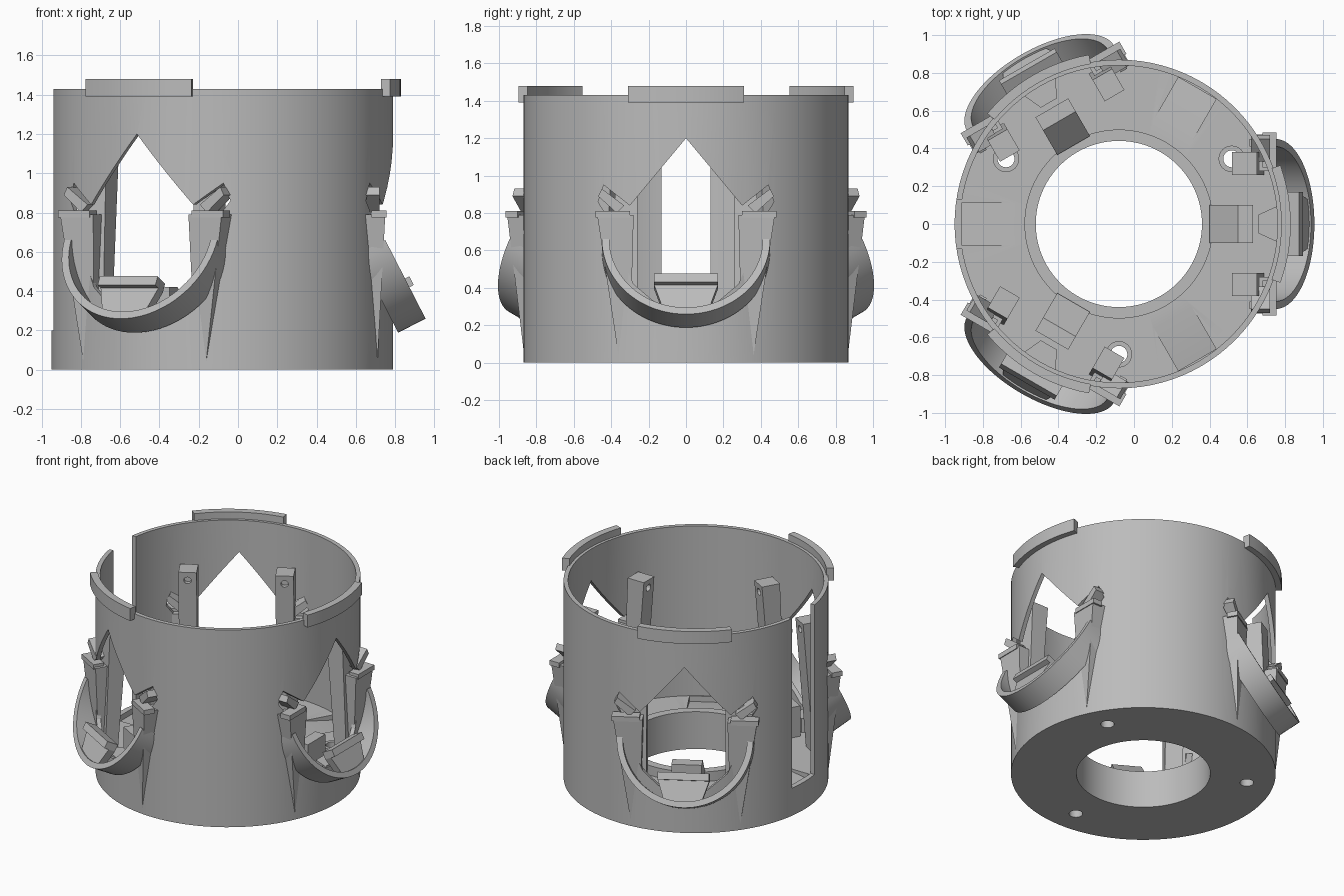
import bpy, bmesh
from math import sin, cos, pi, radians
from mathutils import Matrix, Vector

if "Cube" in bpy.data.objects:
    bpy.data.objects.remove(bpy.data.objects["Cube"])

grey = bpy.data.materials.new("plain grey")
grey.use_nodes = True
grey.diffuse_color = (0.5, 0.5, 0.5, 1)
grey.node_tree.nodes["Principled BSDF"].inputs["Base Color"].default_value = (0.5, 0.5, 0.5, 1)

AXIS = Matrix.Translation((-0.08, 0, 0))      # cylinder axis
WALL, INNER, FLOOR = 0.87, 0.84, 0.2


def turn(deg):
    return AXIS @ Matrix.Rotation(radians(deg), 4, 'Z')


def finish(name, bm, matrix):
    bmesh.ops.transform(bm, matrix=matrix, verts=bm.verts)
    bmesh.ops.recalc_face_normals(bm, faces=bm.faces)
    mesh = bpy.data.meshes.new(name)
    bm.to_mesh(mesh)
    bm.free()
    mesh.materials.append(grey)
    ob = bpy.data.objects.new(name, mesh)
    bpy.context.collection.objects.link(ob)
    return ob


def prism(name, outline, low, high, matrix):
    """Extrude a flat outline along local z."""
    bm = bmesh.new()
    face = bm.faces.new([bm.verts.new((x, y, low)) for x, y in outline])
    top = bmesh.ops.extrude_face_region(bm, geom=[face])["geom"]
    moved = [v for v in top if isinstance(v, bmesh.types.BMVert)]
    bmesh.ops.translate(bm, verts=moved, vec=(0, 0, high - low))
    return finish(name, bm, matrix)


def hull(name, points, matrix):
    bm = bmesh.new()
    for p in points:
        bm.verts.new(p)
    bmesh.ops.convex_hull(bm, input=bm.verts)
    bmesh.ops.dissolve_limit(bm, angle_limit=0.01, verts=bm.verts, edges=bm.edges)
    return finish(name, bm, matrix)


def block(name, r, y, z, matrix):
    return hull(name, [(a, b, c) for a in r for b in y for c in z], matrix)


def arc(radius, start, end, steps):
    return [(radius * cos(radians(start + (end - start) * i / steps)),
             radius * sin(radians(start + (end - start) * i / steps))) for i in range(steps + 1)]


def select(ob):
    bpy.ops.object.select_all(action='DESELECT')
    ob.select_set(True)
    bpy.context.view_layer.objects.active = ob


def smooth(ob):
    select(ob)
    bpy.ops.object.shade_smooth_by_angle(angle=radians(25))


def cut(target, cutter):
    mod = target.modifiers.new("cut", 'BOOLEAN')
    mod.operation, mod.solver, mod.object = 'DIFFERENCE', 'EXACT', cutter
    select(target)
    bpy.ops.object.modifier_apply(modifier=mod.name)
    bpy.data.objects.remove(cutter)


# Shell: thin wall, thick floor and raised collar around the central hole
profile = [(0.44, 0), (WALL, 0), (WALL, 1.43), (INNER, 1.43),
           (INNER, FLOOR), (0.5, FLOOR), (0.5, 0.27), (0.44, 0.27)]
bm = bmesh.new()
ring = [bm.verts.new((r, 0, z)) for r, z in profile]
edges = [bm.edges.new((ring[i], ring[i - 1])) for i in range(len(ring))]
bmesh.ops.spin(bm, geom=ring + edges, cent=(0, 0, 0), axis=(0, 0, 1), angle=2 * pi, steps=96)
bmesh.ops.remove_doubles(bm, verts=bm.verts, dist=0.0001)
shell = finish("cup_shell", bm, AXIS)

# Openings: pointed windows, screw holes, sloped floor pockets, one open slot
half = [(0.3, 0.84), (0.44, 0.95), (0.47, 0.86), (0.42, 0.78), (0.36, 0.6), (0.28, 0.42), (0.15, 0.31)]
window = [(0, 1.2)] + half + [(0, 0.28)] + [(-y, z) for y, z in reversed(half)]
sideways = Matrix(((0, 0, 1, 0), (1, 0, 0, 0), (0, 1, 0, 0), (0, 0, 0, 1)))
for angle in (0, 120, 240):
    cut(shell, prism("window_cutter", window, 0.55, 1.1, turn(angle) @ sideways))
    spot = turn(angle + 30) @ Matrix.Translation((0.69, 0, 0))
    cut(shell, prism("hole_cutter", arc(0.045, 0, 345, 23), -0.1, 0.5, spot))
    pocket = [(r, y, z) for y in (-0.115, 0.115)
              for r, z in ((0.57, FLOOR), (0.57, 0.3), (0.83, 0.3), (0.83, 0.16))]
    cut(shell, hull("pocket_cutter", pocket, turn(angle + 60)))
cut(shell, block("slot_cutter", (0.78, 1), (-0.13, 0.13), (FLOOR, 1.6), turn(180)))
smooth(shell)

# Tilted frame for the strap that hangs outside each window
out, up = Vector((0.89, 0, 0.456)), Vector((-0.456, 0, 0.89))
tilt = Matrix.Translation((0.83, 0, 0.66)) @ Matrix(
    ((0, up.x, out.x, 0), (1, 0, 0, 0), (0, up.z, out.z, 0), (0, 0, 0, 1)))

for n, angle in enumerate((0, 120, 240), 1):
    here = turn(angle)
    # Rim tab above the window
    tab = arc(0.91, -20, 20, 12) + arc(0.86, 20, -20, 12)
    smooth(prism(f"rim_tab_{n}", tab, 1.39, 1.48, here))
    # Half-ring strap with its plate and bracket
    strap = arc(0.45, 180, 360, 40) + arc(0.41, 360, 180, 40)
    smooth(prism(f"strap_{n}", strap, -0.157, 0, here @ tilt))
    prism(f"strap_plate_{n}", [(-0.17, -0.27), (0.17, -0.27), (0.17, -0.22), (-0.17, -0.22)],
          -0.06, 0.025, here @ tilt)
    prism(f"strap_bracket_{n}", [(-0.12, -0.42), (0.12, -0.42), (0.17, -0.27), (-0.17, -0.27)],
          -0.06, -0.01, here @ tilt)
    # Plug behind the strap and ramp beside the collar
    prism(f"wall_plug_{n}", [(0.74, -0.05), (0.85, -0.1), (0.85, 0.1), (0.74, 0.05)], FLOOR, 0.3, here)
    ramp = [(r, y, z) for y in (-0.1, 0.1)
            for r, z in ((0.48, FLOOR), (0.48, 0.28), (0.63, 0.42), (0.71, 0.42), (0.71, FLOOR))]
    hull(f"floor_ramp_{n}", ramp, here)
    # Screw collar on the floor
    collar = prism(f"screw_collar_{n}", arc(0.07, 0, 345, 23), FLOOR - 0.01, FLOOR + 0.02,
                   turn(angle + 30) @ Matrix.Translation((0.69, 0, 0)))
    cut(collar, prism("collar_cutter", arc(0.045, 0, 345, 23), 0, 0.5,
                      turn(angle + 30) @ Matrix.Translation((0.69, 0, 0))))
    smooth(collar)
    # Supports on both sides of the window
    for side, s in (("left", 1), ("right", -1)):
        post = [(r, s * y, z) for y in (0.26, 0.38)
                for r, z in ((0.6, 1.15), (0.73, 1.15), (0.77, FLOOR - 0.05), (0.68, FLOOR - 0.05))]
        post_ob = hull(f"inner_post_{side}_{n}", post, here)
        cut(post_ob, prism("bolt_cutter", arc(0.025, 0, 330, 11), 0.5, 0.64,
                           here @ Matrix.Translation((0, s * 0.32, 1.09)) @ sideways))
        wedge = [(r, s * y, 0.79) for r in (0.72, 0.83) for y in (0.28, 0.475)]
        wedge += [(r, s * y, 0.03) for r in (0.72, 0.79) for y in (0.3, 0.36)]
        hull(f"outer_wedge_{side}_{n}", wedge, here)
        block(f"wedge_cap_{side}_{n}", (0.76, 0.835), (s * 0.3, s * 0.485), (0.775, 0.81), here)
        fin = [(r, s * y, z) for r in (0.7, 0.8)
               for y, z in ((0.33, 0.84), (0.37, 0.8), (0.47, 0.89), (0.45, 0.93))]
        hull(f"clip_fin_{side}_{n}", fin, here)
